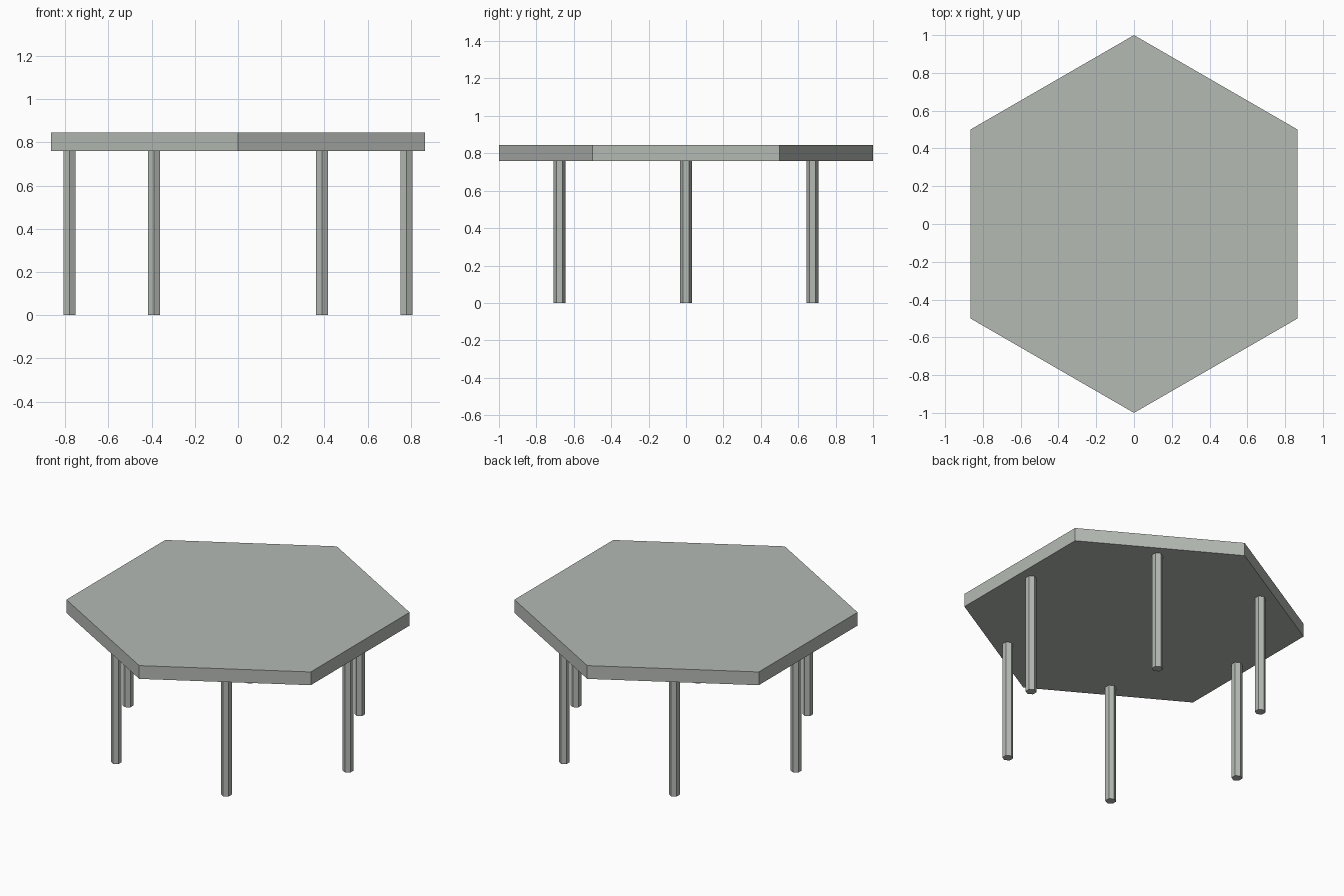
import bpy
import math

if "Cube" in bpy.data.objects:
    bpy.data.objects.remove(bpy.data.objects["Cube"])

grey = bpy.data.materials.new("pale grey green")
grey.diffuse_color = (0.46, 0.49, 0.455, 1.0)
grey.use_nodes = True
grey.node_tree.nodes["Principled BSDF"].inputs["Base Color"].default_value = grey.diffuse_color

TOP_Z, UNDER_Z = 0.845, 0.76
LEG_RING = 0.78


def hex_prism(name, radius, z0, z1, x=0.0, y=0.0):
    """Six-sided upright prism with corners pointing along +y and -y."""
    bpy.ops.mesh.primitive_cylinder_add(
        vertices=6, radius=radius, depth=z1 - z0, location=(x, y, (z0 + z1) / 2))
    obj = bpy.context.object
    obj.name = name
    obj.data.materials.append(grey)
    return obj


# Hexagonal slab
hex_prism("table_top", 1.0, UNDER_Z, TOP_Z)

# Six legs, one at the middle of each edge
for i in range(6):
    a = math.radians(60 * i)
    hex_prism(f"leg_{i + 1}", 0.032, 0.0, UNDER_Z,
              LEG_RING * math.cos(a), LEG_RING * math.sin(a))
